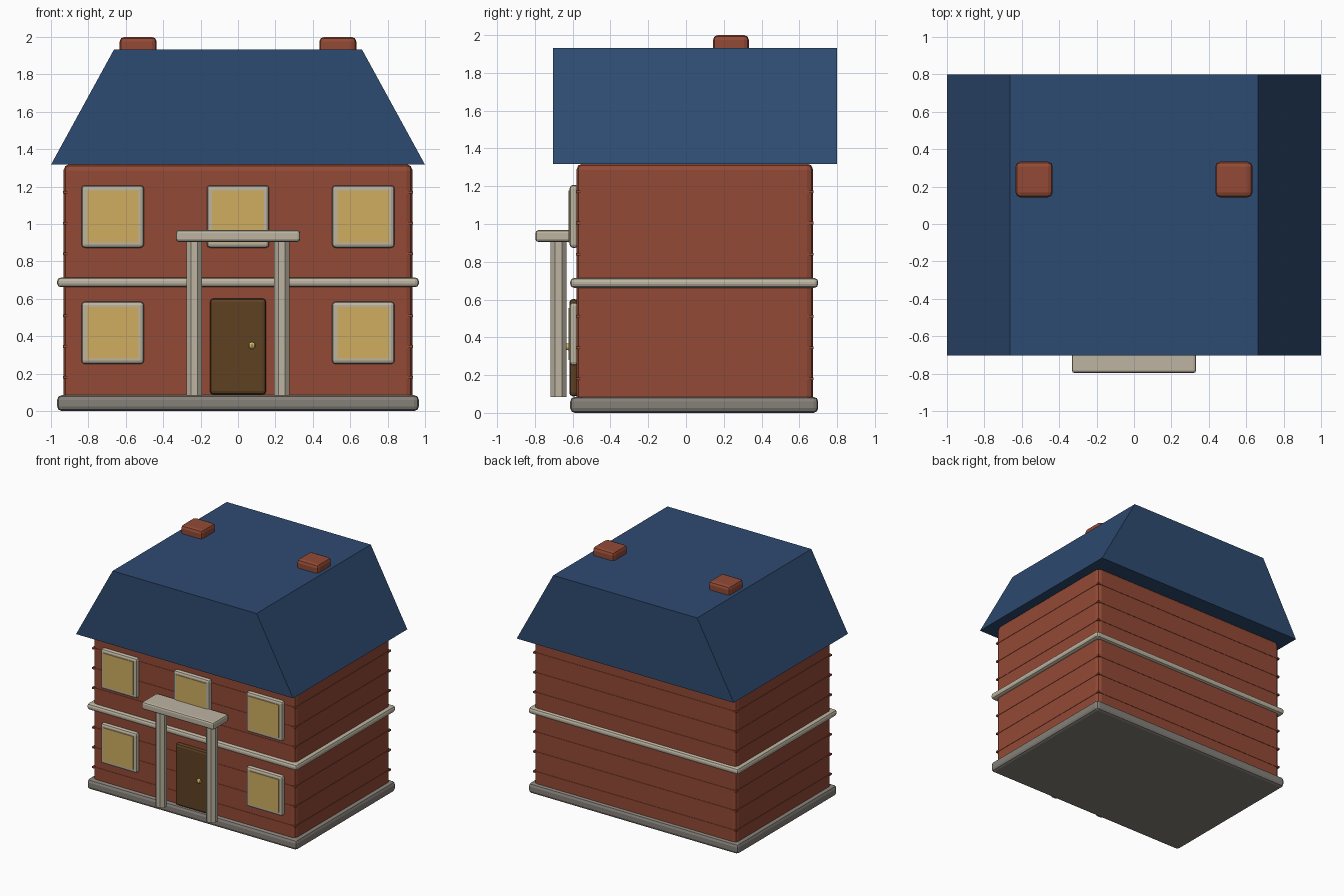
import bpy
import bmesh
import math

cube = bpy.data.objects.get("Cube")
if cube:
    bpy.data.objects.remove(cube, do_unlink=True)


def material(name, rgb):
    m = bpy.data.materials.new(name)
    m.use_nodes = True
    m.diffuse_color = (*rgb, 1)
    m.node_tree.nodes["Principled BSDF"].inputs["Base Color"].default_value = (*rgb, 1)
    return m


BRICK = material("red brick", (0.29, 0.068, 0.036))
ROOF = material("blue slate", (0.027, 0.070, 0.165))
TRIM = material("cream trim", (0.51, 0.46, 0.36))
STONE = material("grey stone", (0.235, 0.215, 0.19))
GLASS = material("lit glass", (0.62, 0.42, 0.115))
WOOD = material("dark wood", (0.112, 0.053, 0.016))
BRASS = material("brass", (0.70, 0.50, 0.14))


def finish(name, bm, mat):
    bmesh.ops.recalc_face_normals(bm, faces=bm.faces)
    mesh = bpy.data.meshes.new(name)
    bm.to_mesh(mesh)
    bm.free()
    mesh.materials.append(mat)
    ob = bpy.data.objects.new(name, mesh)
    bpy.context.collection.objects.link(ob)
    return ob


def box(name, x, y, z, mat, bevel=0.0, segments=2):
    """Box from (min, max) ranges, with optionally rounded edges."""
    bm = bmesh.new()
    bmesh.ops.create_cube(bm, size=1)
    for v in bm.verts:
        v.co = [r[0] if c < 0 else r[1] for c, r in zip(v.co, (x, y, z))]
    ob = finish(name, bm, mat)
    if bevel:
        mod = ob.modifiers.new("soft edges", "BEVEL")
        mod.width = bevel
        mod.segments = segments
    return ob


# Walls, plinth and the belt between the storeys
WALL_X, WALL_Y = (-0.933, 0.933), (-0.58, 0.673)
BELT_X, BELT_Y = (-0.967, 0.967), (-0.613, 0.70)
box("walls", WALL_X, WALL_Y, (0.01, 1.32), BRICK, 0.033)
box("plinth", BELT_X, BELT_Y, (0, 0.085), STONE, 0.025)
box("storey_belt", BELT_X, BELT_Y, (0.662, 0.714), TRIM, 0.02)

# Thin brick courses that stand just proud of the walls
for i in range(7):
    z = 0.18 + 0.165 * i
    box(f"brick_course_{i + 1}", (-0.936, 0.936), (-0.583, 0.676),
        (z - 0.007, z + 0.007), BRICK)

# Roof: flat-topped profile run from front to back
bm = bmesh.new()
profile = [(-1, 1.317), (1, 1.317), (0.663, 1.933), (-0.663, 1.933)]
face = bm.faces.new([bm.verts.new((x, -0.703, z)) for x, z in profile])
ext = bmesh.ops.extrude_face_region(bm, geom=[face])["geom"]
bmesh.ops.translate(bm, vec=(0, 1.503, 0),
                    verts=[g for g in ext if isinstance(g, bmesh.types.BMVert)])
# the extruded region leaves its start cap in place only on a solid
if len(bm.faces) < 6:
    bmesh.ops.holes_fill(bm, edges=bm.edges, sides=4)
finish("roof", bm, ROOF)

for side, sx in (("right", -1), ("left", 1)):
    cx = 0.534 * sx
    box(f"chimney_{side}", (cx - 0.099, cx + 0.099), (0.143, 0.333),
        (1.6, 2.0), BRICK, 0.025)


# Windows: soft frame with a glass plate on its face
def window(name, cx, cz):
    h = 0.167
    box(name + "_frame", (cx - h, cx + h), (-0.616, -0.57),
        (cz - h, cz + h), TRIM, 0.018)
    g = 0.138
    box(name + "_glass", (cx - g, cx + g), (-0.621, -0.613),
        (cz - g, cz + g), GLASS)


for label, cx in (("right", -0.67), ("middle", 0), ("left", 0.67)):
    window("upper_window_" + label, cx, 1.04)
    if cx:
        window("lower_window_" + label, cx, 0.418)

# Door and knob
box("door", (-0.15, 0.15), (-0.618, -0.57), (0.087, 0.603), WOOD, 0.02)
bm = bmesh.new()
bmesh.ops.create_uvsphere(bm, u_segments=8, v_segments=6, radius=0.019)
bmesh.ops.translate(bm, vec=(0.075, -0.622, 0.35), verts=bm.verts)
finish("door_knob", bm, BRASS)

# Porch: octagonal columns under a flat canopy
for side, sx in (("right", -1), ("left", 1)):
    bm = bmesh.new()
    r = 0.042 / math.cos(math.pi / 8)
    bmesh.ops.create_cone(bm, cap_ends=True, segments=8, radius1=r, radius2=r, depth=0.84)
    for v in bm.verts:
        a = math.atan2(v.co.y, v.co.x)
        a = (math.floor(a / (math.pi / 4) + 0.01) + 0.5) * math.pi / 4
        v.co.x, v.co.y = r * math.cos(a), r * math.sin(a)
    bmesh.ops.translate(bm, vec=(0.234 * sx, -0.675, 0.503), verts=bm.verts)
    finish(f"porch_column_{side}", bm, TRIM)
box("porch_canopy", (-0.332, 0.332), (-0.797, -0.597), (0.905, 0.967), TRIM, 0.015)
